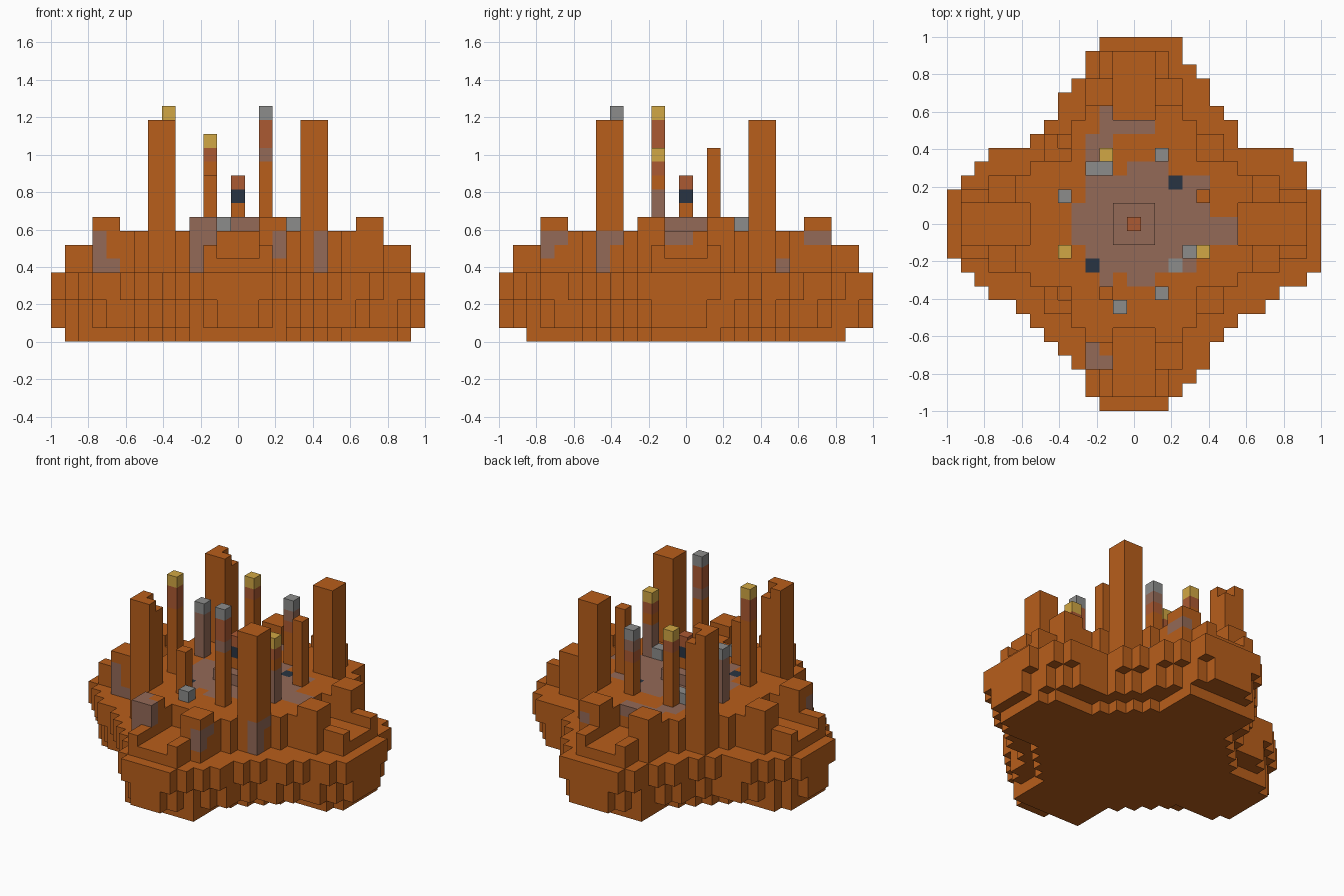
import bpy
import bmesh
from mathutils import Vector

cube = bpy.data.objects.get("Cube")
if cube:
    bpy.data.objects.remove(cube, do_unlink=True)

U = 2 / 27  # edge length of one block

# Flat colours
COLOURS = {
    "rust_orange": (0.48, 0.112, 0.011),
    "grey_brown": (0.295, 0.143, 0.096),
    "red_brown": (0.41, 0.1, 0.032),
    "silver_grey": (0.262, 0.265, 0.258),
    "brass_yellow": (0.64, 0.39, 0.058),
    "dark_blue": (0.022, 0.034, 0.054),
}
ORANGE, GREY, RED, SILVER, YELLOW, DARK = range(len(COLOURS))
materials = []
for name, rgb in COLOURS.items():
    mat = bpy.data.materials.new(name)
    mat.use_nodes = True
    mat.diffuse_color = (*rgb, 1)
    shader = mat.node_tree.nodes["Principled BSDF"]
    shader.inputs["Base Color"].default_value = (*rgb, 1)
    shader.inputs["Roughness"].default_value = 0.8
    materials.append(mat)

# Outline of the foundation: extent to each side, row by row from the back
LEFT = [2, 3, 3, 4, 5, 5, 6, 7, 10, 11, 12, 13, 13, 13,
        13, 13, 12, 11, 10, 8, 7, 6, 5, 4, 3, 3, 2]
RIGHT = [3, 3, 4, 5, 5, 6, 7, 7, 11, 12, 12, 13, 13, 13,
         13, 13, 13, 12, 10, 9, 7, 6, 5, 5, 4, 3, 2]
SPAN = range(-13, 14)
LEDGE = 5


def inside(x, y):
    return abs(y) <= 13 and -LEFT[13 - y] <= x <= RIGHT[13 - y]


def bevelled(x, y):
    """Outline with its staircase corners cut back."""
    return inside(x, y) and (
        (inside(x - 1, y) and inside(x + 1, y))
        or (inside(x, y - 1) and inside(x, y + 1)))


def far_near(x, y):
    return max(abs(x), abs(y)), min(abs(x), abs(y))


def foundation_block(x, y, z):
    if z >= 3:
        return inside(x, y)
    if z >= 1:
        return bevelled(x, y)
    far, near = far_near(x, y)         # star-shaped footing
    return abs(y) <= 11 and (far + near <= 11 or (near <= 3 and far <= 11)
                             or (near <= 2 and far <= 12))


def upper_height(x, y):
    """Height of the walls, terraces and plaza above the ledge."""
    far, near = far_near(x, y)
    if far in (9, 10) and near in (2, 3):
        return 9                       # turret
    if 8 <= far <= 12 and near <= 1:
        return 6                       # gateway
    if far <= 1:
        return 9                       # central dais
    if far <= 8 and far + near <= 11:
        return 8                       # plateau
    if far <= 12 and near <= 2:
        return 7                       # arm terrace
    return LEDGE


# Grey patches as boxes: x range, y range, z range
PATCHES = [
    ((-3, 4), (-3, 3), (7, 8)), ((-4, 5), (-1, 1), (7, 8)),
    ((5, 7), (-1, 0), (7, 7)), ((-2, -2), (-4, -4), (7, 7)),
    ((0, 1), (-4, -4), (7, 7)), ((0, 2), (4, 4), (7, 7)),
    ((-1, 1), (7, 7), (7, 7)), ((-3, -2), (4, 6), (7, 7)),
    ((-2, -2), (7, 8), (7, 7)), ((5, 5), (2, 3), (7, 7)),
    ((-3, -3), (-10, -9), (5, 8)), ((-2, -2), (-10, -10), (7, 8)),
    ((3, 3), (-10, -10), (6, 7)), ((3, 3), (-9, -9), (7, 7)),
    ((-10, -10), (-3, -3), (5, 7)), ((-9, -9), (-3, -3), (5, 5)),
    ((6, 6), (-6, -6), (5, 7)), ((6, 6), (-5, -5), (7, 7)),
    ((4, 4), (7, 7), (5, 5)), ((3, 3), (9, 10), (7, 7)),
]
INLAYS = {(3, 3): DARK, (-3, -3): DARK, (3, -3): SILVER}


def stone_colour(x, y, z):
    if z == 7 and (x, y) in INLAYS:
        return INLAYS[x, y]
    for box in PATCHES:
        if all(lo <= v <= hi for v, (lo, hi) in zip((x, y, z), box)):
            return GREY
    return ORANGE


# Collect the blocks of every part
parts = {"foundation": {}, "plateau": {}}
for x in SPAN:
    for y in SPAN:
        for z in range(LEDGE):
            if foundation_block(x, y, z):
                parts["foundation"][x, y, z] = ORANGE
        for z in range(LEDGE, upper_height(x, y)):
            parts["plateau"][x, y, z] = stone_colour(x, y, z)

# Four tall corner towers, two of them with a chipped top corner
CHIPS = {(-5, -5, 15), (-5, 6, 15)}
for side, sx in (("left", 1), ("right", -1)):
    for end, sy in (("front", -1), ("back", 1)):
        tower = parts[f"{end}_{side}_tower"] = {}
        for x in (5, 6):
            for y in (5, 6):
                for z in range(LEDGE, 16):
                    cell = (sx * x, sy * y, z)
                    parts["plateau"].pop(cell, None)
                    if cell not in CHIPS:
                        tower[cell] = stone_colour(*cell)


# Thin posts: colours listed from the top down, the last one repeats
def post(name, x, y, top, bands):
    parts[name] = {
        (x, y, z): bands[min(top - 1 - z, len(bands) - 1)]
        for z in range(upper_height(x, y), top)}


post("centre_post", 0, 0, 12, [RED, DARK, ORANGE])
post("front_left_post", 2, -5, 17, [SILVER, RED, RED, GREY, ORANGE])
post("front_right_post", -2, -5, 12, [ORANGE])
post("back_left_post", 2, 5, 14, [SILVER, GREY, RED, ORANGE])
post("back_right_post", -2, 5, 15, [YELLOW, RED, ORANGE])
post("left_front_post", 5, -2, 14, [YELLOW, RED, ORANGE, GREY])
post("left_back_post", 5, 2, 14, [ORANGE])
post("right_front_post", -5, -2, 17, [YELLOW, RED, RED, ORANGE])
post("right_back_post", -5, 2, 13, [SILVER, GREY])

# Single blocks standing on the plaza
for i, (x, y) in enumerate([(-1, -6), (4, -2), (-3, 4), (-2, 4)]):
    post(f"silver_block_{i + 1}", x, y, 9, [SILVER])

occupied = {cell for blocks in parts.values() for cell in blocks}
AXES = [Vector(v) for v in ((1, 0, 0), (0, 1, 0), (0, 0, 1))]


def build(name, blocks):
    """Mesh the exposed sides of a group of blocks."""
    bm = bmesh.new()
    corners = {}

    def vert(p):
        key = tuple(round(2 * c) for c in p)
        if key not in corners:
            corners[key] = bm.verts.new(p * U)
        return corners[key]

    for cell, colour in blocks.items():
        middle = Vector(cell) + AXES[2] / 2
        for a in range(3):
            for sign in (1, -1):
                n = AXES[a] * sign
                if tuple(int(c + d) for c, d in zip(cell, n)) in occupied:
                    continue
                s, t = AXES[(a + 1) % 3] / 2, AXES[(a + 2) % 3] / 2 * sign
                m = middle + n / 2
                face = bm.faces.new([vert(p) for p in
                                     (m - s - t, m + s - t, m + s + t, m - s + t)])
                face.material_index = colour
    mesh = bpy.data.meshes.new(name)
    bm.to_mesh(mesh)
    bm.free()
    for mat in materials:
        mesh.materials.append(mat)
    bpy.context.collection.objects.link(bpy.data.objects.new(name, mesh))


for name, blocks in parts.items():
    build(name, blocks)
